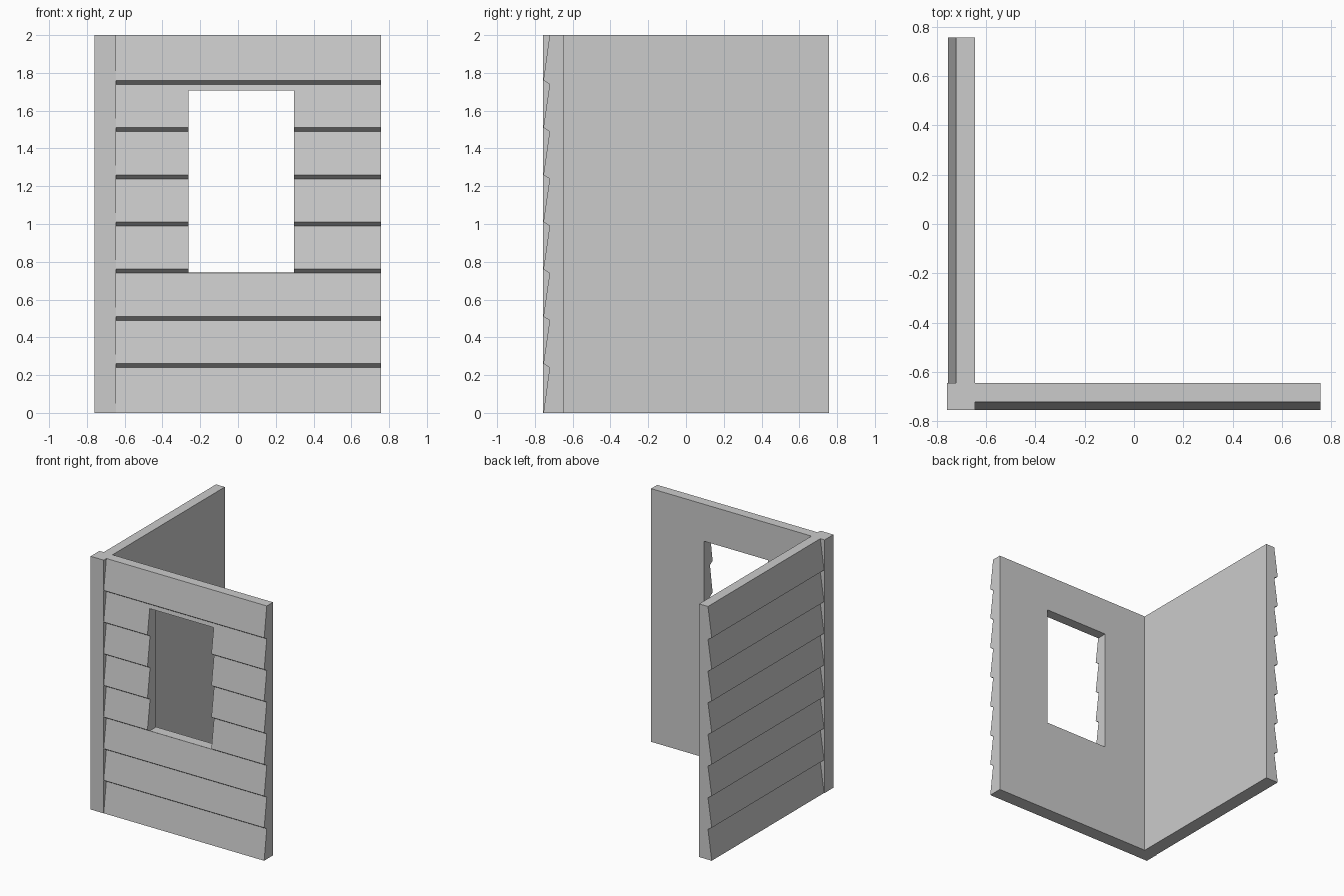
import bpy, bmesh

if "Cube" in bpy.data.objects:
    bpy.data.objects.remove(bpy.data.objects["Cube"])

INNER, FACE, GROOVE = 0.645, 0.755, 0.722   # wall depths measured outward
BOARDS, PITCH, HALF_STEP = 8, 0.25, 0.0105


def finish(name, bm):
    bmesh.ops.recalc_face_normals(bm, faces=bm.faces[:])
    mesh = bpy.data.meshes.new(name)
    bm.to_mesh(mesh)
    bm.free()
    obj = bpy.data.objects.new(name, mesh)
    bpy.context.collection.objects.link(obj)
    return obj


def box(name, lo, hi):
    bm = bmesh.new()
    bmesh.ops.create_cube(bm, size=1)
    for v in bm.verts:
        v.co = [lo[i] if v.co[i] < 0 else hi[i] for i in range(3)]
    return finish(name, bm)


def siding_wall(name, start, end, place):
    """Extrude the lapped-board section (depth, z) along the wall."""
    section = [(INNER, 0)]
    for i in range(BOARDS):
        bottom = i * PITCH + (HALF_STEP if i else 0)
        top = (i + 1) * PITCH - (HALF_STEP if i < BOARDS - 1 else 0)
        section += [(FACE, bottom), (GROOVE, top)]
    section.append((INNER, BOARDS * PITCH))
    bm = bmesh.new()
    a = [bm.verts.new(place(start, d, z)) for d, z in section]
    b = [bm.verts.new(place(end, d, z)) for d, z in section]
    bm.faces.new(a)
    bm.faces.new(b[::-1])
    n = len(section)
    for i in range(n):
        j = (i + 1) % n
        bm.faces.new((a[i], b[i], b[j], a[j]))
    return finish(name, bm)


# Corner post
box("corner_post", (-0.759, -0.756, 0), (-0.645, -0.645, 2))

# Two clad walls
siding_wall("side_wall", -0.645, 0.757, lambda s, d, z: (-d, s, z))
front = siding_wall("front_wall", -0.645, 0.757, lambda s, d, z: (s, -d, z))

# Window opening in the front wall
cutter = box("window_cutter", (-0.263, -1, 0.742), (0.296, -0.5, 1.708))
cutter.hide_render = True
mod = front.modifiers.new("window_opening", 'BOOLEAN')
mod.operation = 'DIFFERENCE'
mod.solver = 'EXACT'
mod.object = cutter
bpy.context.view_layer.objects.active = front
bpy.ops.object.modifier_apply(modifier=mod.name)
bpy.data.objects.remove(cutter, do_unlink=True)
